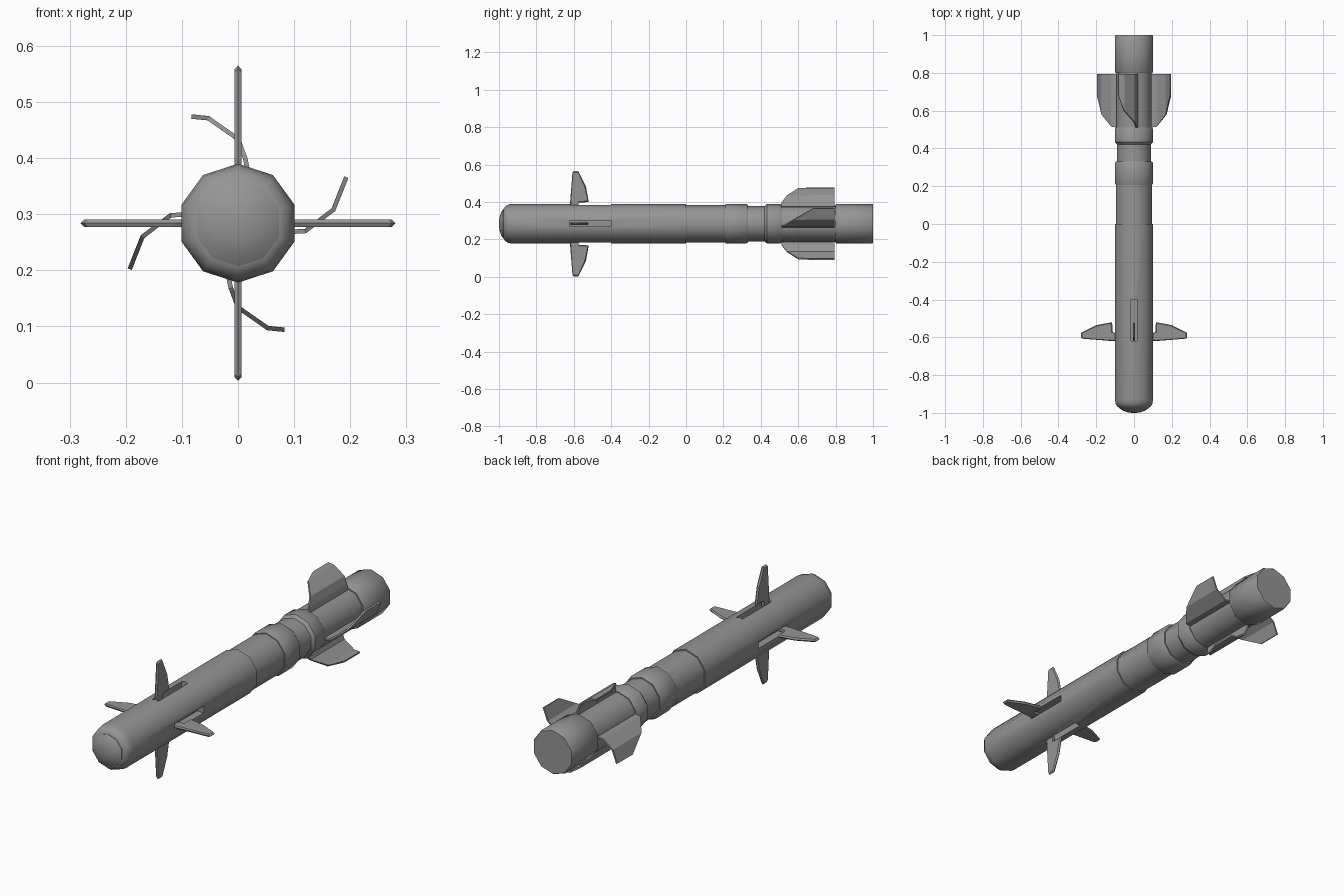
import bpy, bmesh, math
from mathutils import Vector, Matrix

if "Cube" in bpy.data.objects:
    bpy.data.objects.remove(bpy.data.objects["Cube"], do_unlink=True)

AXIS_Z = 0.284
SIDES = 10

grey = bpy.data.materials.new("plain grey")
grey.use_nodes = True
COLOUR = (0.3, 0.3, 0.3, 1)
grey.diffuse_color = COLOUR
grey.node_tree.nodes["Principled BSDF"].inputs["Base Color"].default_value = COLOUR


def finish(bm, name, smooth=True):
    bmesh.ops.recalc_face_normals(bm, faces=bm.faces)
    mesh = bpy.data.meshes.new(name)
    bm.to_mesh(mesh)
    bm.free()
    mesh.materials.append(grey)
    obj = bpy.data.objects.new(name, mesh)
    bpy.context.collection.objects.link(obj)
    if smooth:
        bpy.ops.object.select_all(action="DESELECT")
        obj.select_set(True)
        bpy.context.view_layer.objects.active = obj
        bpy.ops.object.shade_smooth_by_angle(angle=math.radians(38))
    return obj


def lathe(name, profile):
    """Ten-sided closed tube along y from (y, radius) pairs."""
    bm = bmesh.new()
    rings = []
    for y, r in profile:
        ring = []
        for i in range(SIDES):
            a = 2 * math.pi * i / SIDES
            ring.append(bm.verts.new((r * math.sin(a), y, AXIS_Z + r * math.cos(a))))
        rings.append(ring)
    for a, b in zip(rings, rings[1:]):
        for i in range(SIDES):
            j = (i + 1) % SIDES
            bm.faces.new((a[i], a[j], b[j], b[i]))
    bm.faces.new(rings[0])
    bm.faces.new(rings[-1])
    return finish(bm, name)


def around(angle):
    """Turn about the long axis; angle zero leaves 'out' along +z."""
    return Matrix.Translation((0, 0, AXIS_Z)) @ Matrix.Rotation(angle, 4, "Y")


# Fuselage sections, nose to tail
lathe("nose_dome", [(-1, 0.012), (-0.997, 0.035), (-0.989, 0.06), (-0.978, 0.077), (-0.96, 0.077)])
front_body = lathe("front_body", [(-0.976, 0.079), (-0.965, 0.094), (-0.95, 0.103),
                                  (-0.93, 0.106), (0, 0.106)])
lathe("middle_body", [(-0.01, 0.1), (0.22, 0.1)])
lathe("front_collar", [(0.21, 0.104), (0.214, 0.106), (0.322, 0.106), (0.332, 0.1), (0.332, 0.09)])
lathe("neck", [(0.32, 0.094), (0.44, 0.094)])
lathe("rear_collar", [(0.42, 0.094), (0.434, 0.106), (0.503, 0.106), (0.511, 0.101)])
lathe("fin_section", [(0.5, 0.097), (0.81, 0.097)])
lathe("tail_section", [(0.8, 0.103), (0.804, 0.106), (0.996, 0.106), (1, 0.103)])

# Slots for the front fins
bm = bmesh.new()
for k in range(4):
    m = around(k * math.pi / 2) @ Matrix.Translation((0, -0.51, 0.1))
    bmesh.ops.create_cube(bm, size=1, matrix=m @ Matrix.Diagonal((0.032, 0.22, 0.07, 1)))
cutter = finish(bm, "slot_cutter", smooth=False)
cutter.hide_render = True
cutter.hide_viewport = True
cut = front_body.modifiers.new("slots", "BOOLEAN")
cut.object = cutter
cut.operation = "DIFFERENCE"
cut.solver = "EXACT"

# Front fins: outline in (y, outward distance), with thin bevelled edges
OUTLINE = [(-0.615, 0.06), (-0.62, 0.11), (-0.607, 0.275), (-0.6, 0.281), (-0.576, 0.281),
           (-0.535, 0.2), (-0.52, 0.116), (-0.575, 0.112), (-0.58, 0.06)]
centre = Vector((-0.575, 0.17))
for k, side in enumerate(("top", "left", "bottom", "right")):
    bm = bmesh.new()
    mid = [bm.verts.new((0, y, d)) for y, d in OUTLINE]
    for x in (-0.0065, 0.0065):
        cap = []
        for p in OUTLINE:
            q = Vector(p)
            q += (centre - q).normalized() * 0.007
            cap.append(bm.verts.new((x, q.x, q.y)))
        bm.faces.new(cap)
        for i in range(len(cap)):
            j = (i + 1) % len(cap)
            bm.faces.new((mid[i], mid[j], cap[j], cap[i]))
    bm.transform(around(k * math.pi / 2))
    finish(bm, side + "_front_fin", smooth=False)

# Folded tail fins: (x, height from axis, leading edge y)
UPRIGHT = [(0.018, 0.09, 0.51), (0.013, 0.115, 0.512), (0, 0.15, 0.54),
           (-0.053, 0.187, 0.6), (-0.083, 0.19, 0.68)]
SIDEWAYS = [(0.085, -0.016, 0.51), (0.12, -0.014, 0.515), (0.17, 0.024, 0.58), (0.193, 0.082, 0.68)]
for name, bend, turn in (("top", UPRIGHT, 0), ("bottom", UPRIGHT, math.pi),
                         ("left", SIDEWAYS, 0), ("right", SIDEWAYS, math.pi)):
    bm = bmesh.new()
    rows = [(bm.verts.new((x, y, z)), bm.verts.new((x, 0.795, z))) for x, z, y in bend]
    for a, b in zip(rows, rows[1:]):
        bm.faces.new((a[0], a[1], b[1], b[0]))
    bm.transform(around(turn))
    fin = finish(bm, name + "_tail_fin", smooth=False)
    solid = fin.modifiers.new("thickness", "SOLIDIFY")
    solid.thickness = 0.008
    solid.offset = 0
